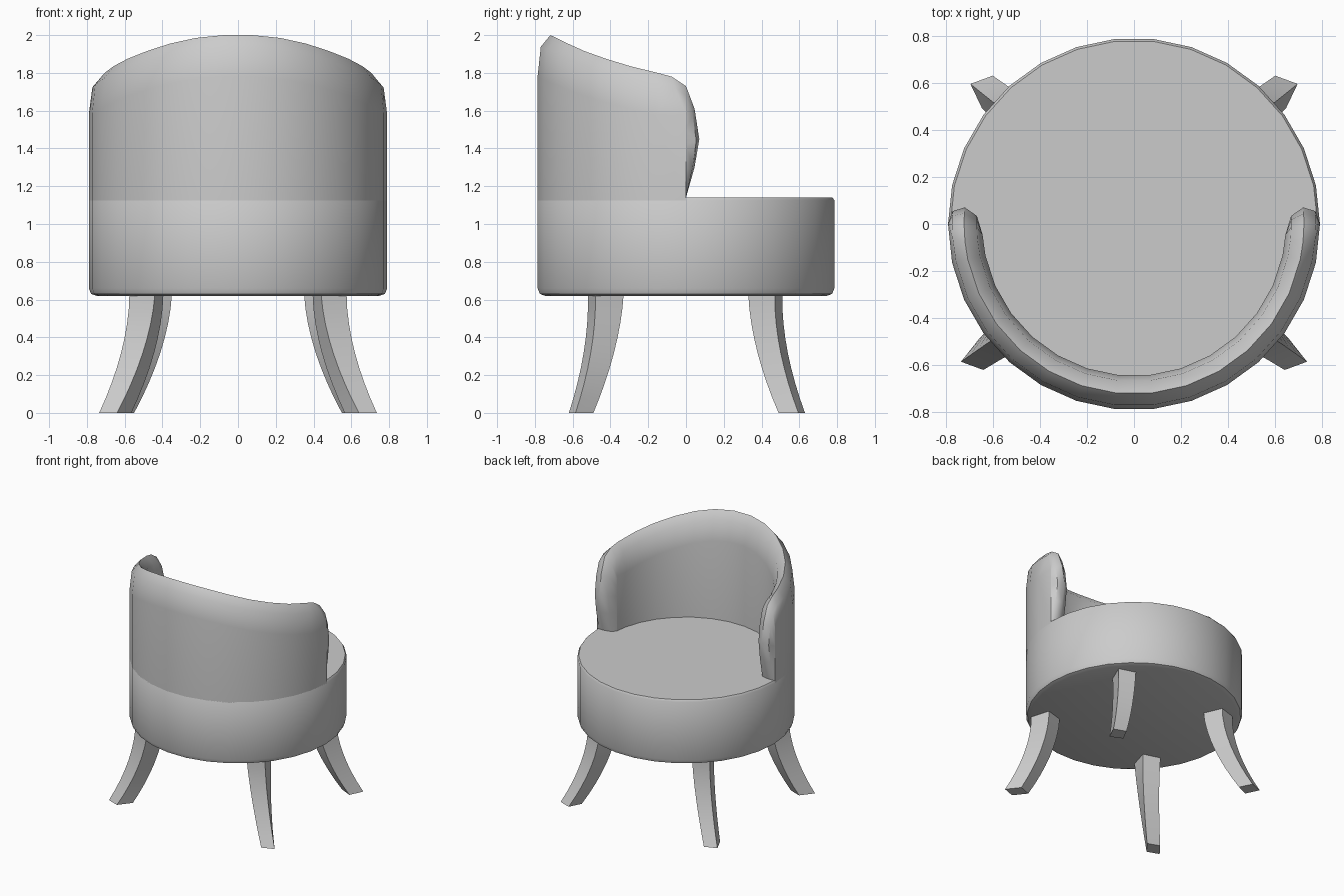
import bpy, bmesh, math
from mathutils import Vector

if "Cube" in bpy.data.objects:
    bpy.data.objects.remove(bpy.data.objects["Cube"])


def finish(bm, name, angle):
    bmesh.ops.remove_doubles(bm, verts=bm.verts, dist=0.0005)
    bmesh.ops.recalc_face_normals(bm, faces=bm.faces)
    mesh = bpy.data.meshes.new(name)
    bm.to_mesh(mesh)
    bm.free()
    ob = bpy.data.objects.new(name, mesh)
    bpy.context.collection.objects.link(ob)
    bpy.ops.object.select_all(action='DESELECT')
    ob.select_set(True)
    bpy.context.view_layer.objects.active = ob
    bpy.ops.object.shade_smooth_by_angle(angle=math.radians(angle))
    return ob


def loft(bm, rings, closed):
    """Join rows of vertices with quads."""
    for r0, r1 in zip(rings, rings[1:]):
        n = len(r0)
        for i in range(n if closed else n - 1):
            j = (i + 1) % n
            bm.faces.new((r0[i], r0[j], r1[j], r1[i]))


def polar(r, a, z):
    """Point at angle a (degrees) measured from the middle of the backrest."""
    a = math.radians(a)
    return Vector((r * math.sin(a), -r * math.cos(a), z))


# Round seat, 30 sides, softened edges
SIDES = 30
bm = bmesh.new()
profile = [(0.75, 0.62), (0.778, 0.63), (0.79, 0.66), (0.79, 1.125), (0.78, 1.14)]
rings = [[bm.verts.new(polar(r, 6 + 360 * i / SIDES, z)) for i in range(SIDES)]
         for r, z in profile]
loft(bm, rings, True)
bm.faces.new(rings[0])
bm.faces.new(rings[-1])
finish(bm, "seat", 40)

# Backrest rim: crest angle, crest height, wall angle, height where the rounding ends
half = [(a, z, a, z - 0.22) for a, z in
        ((6, 2.0), (18, 1.985), (30, 1.955), (42, 1.915),
         (54, 1.875), (66, 1.835), (78, 1.80))]
half += [(84, 1.78, 90, 1.58), (90, 1.73, 90, 1.55), (93.6, 1.61, 90, 1.50),
         (95.6, 1.45, 90, 1.42), (93.6, 1.30, 90, 1.29), (90, 1.14, 90, 1.14)]
rim = [(-a, z, -b, w) for a, z, b, w in reversed(half)] + half


def wall_ring(bm, r, t, limit):
    """Row of points a fraction t of the way from the crest to the plain wall."""
    row = []
    for a, z, b, w in rim:
        b = max(-limit, min(limit, b))
        row.append(bm.verts.new(polar(r, a + (b - a) * t, z + (w - z) * t)))
    return row


bm = bmesh.new()
rows = [wall_ring(bm, r, t, lim) for r, t, lim in
        ((0.79, 1, 90), (0.773, 0.28, 90), (0.722, 0, 90), (0.668, 0.28, 86), (0.645, 1, 86))]
loft(bm, rows, False)
# plain wall down to the seat, outside and inside
for row, r, lim in ((rows[0], 0.79, 90), (rows[-1], 0.645, 86)):
    for i in range(len(rim) - 1):
        b0, b1 = (max(-lim, min(lim, rim[k][2])) for k in (i, i + 1))
        if b0 != b1:
            low = [bm.verts.new(polar(r, b, 1.12)) for b in (b1, b0)]
            bm.faces.new((row[i], row[i + 1], *low))
finish(bm, "backrest", 50)


# Splayed legs: four-cornered section swept outward toward the floor
def leg(name, top, foot, side):
    ct = sum((Vector(p) for p in top), Vector((0, 0))) / 4
    cf = sum((Vector(p) for p in foot), Vector((0, 0))) / 4
    bm = bmesh.new()
    rings = []
    for k in range(9):
        t = k / 8
        c = ct.lerp(cf, t ** 1.8)
        ring = []
        for p, q in zip(top, foot):
            v = c + (Vector(p) - ct).lerp(Vector(q) - cf, t)
            ring.append(bm.verts.new((side * v.x, v.y, 0.63 * (1 - t))))
        rings.append(ring)
    loft(bm, rings, True)
    bm.faces.new(rings[0])
    bm.faces.new(rings[-1])
    finish(bm, name, 30)


front_top = [(0.575, -0.48), (0.44, -0.52), (0.395, -0.37), (0.53, -0.33)]
front_foot = [(0.735, -0.585), (0.64, -0.62), (0.565, -0.525), (0.66, -0.49)]
back_top = [(0.54, 0.47), (0.41, 0.51), (0.35, 0.37), (0.48, 0.33)]
back_foot = [(0.695, 0.595), (0.60, 0.63), (0.55, 0.535), (0.645, 0.49)]
for side, label in ((-1, "left"), (1, "right")):
    leg("front_leg_" + label, front_top, front_foot, side)
    leg("back_leg_" + label, back_top, back_foot, side)
